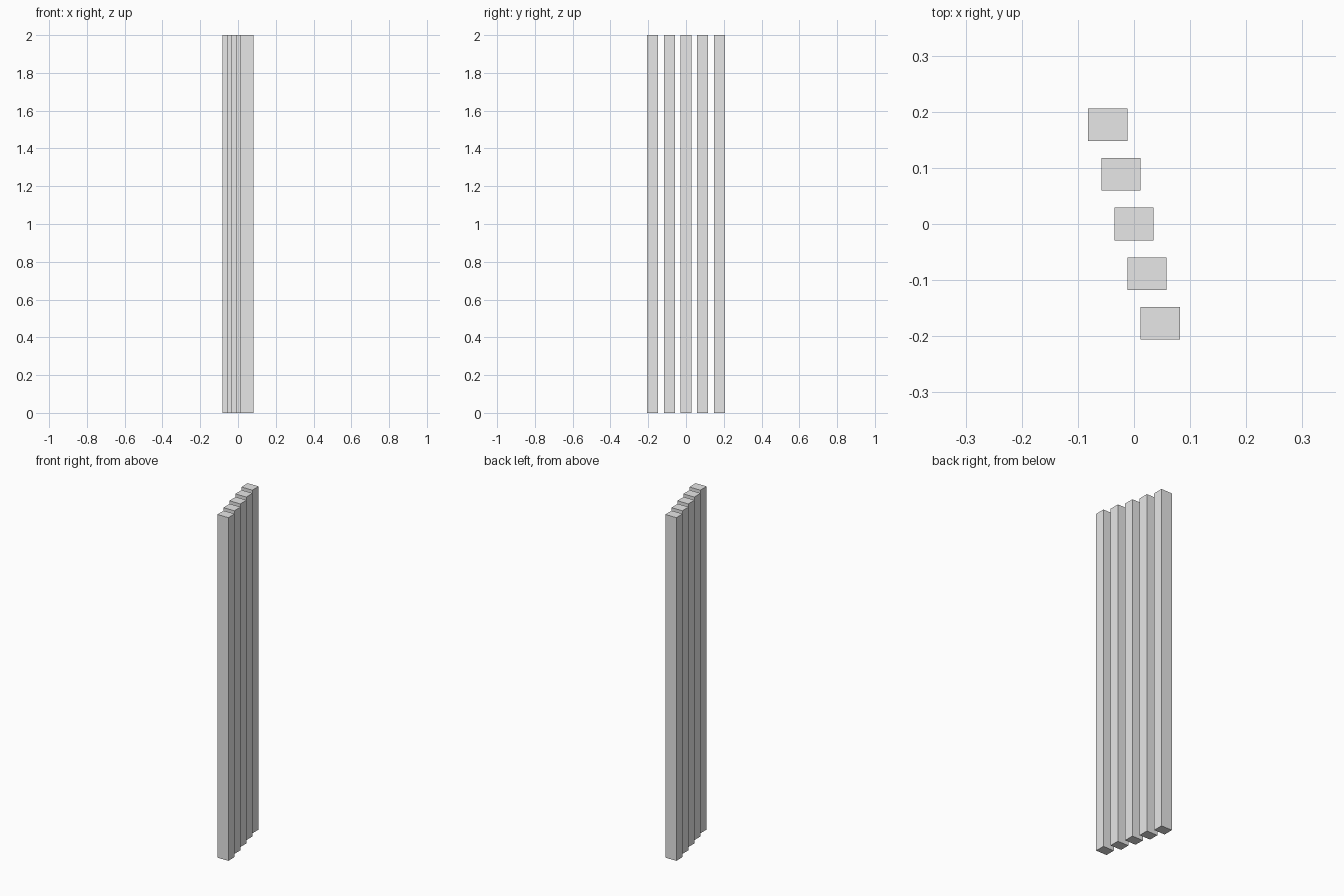
import bpy

cube = bpy.data.objects.get("Cube")
if cube:
    bpy.data.objects.remove(cube, do_unlink=True)

# Plain grey finish
grey = bpy.data.materials.new("light_grey")
grey.use_nodes = True
colour = (0.8, 0.8, 0.8, 1.0)
grey.diffuse_color = colour
grey.node_tree.nodes["Principled BSDF"].inputs["Base Color"].default_value = colour

COUNT = 5
SIZE = (0.07, 0.058, 2.0)
STEP_X, STEP_Y = -0.0233, 0.0885


def add_slat(name, x, y):
    bpy.ops.mesh.primitive_cube_add(size=1, location=(x, y, SIZE[2] / 2))
    slat = bpy.context.object
    slat.name = name
    slat.scale = SIZE
    bpy.ops.object.transform_apply(location=False, rotation=False, scale=True)
    slat.data.materials.append(grey)


# Staggered row of upright slats, front to back
for i in range(COUNT):
    k = i - (COUNT - 1) / 2
    add_slat(f"slat_{i + 1}", k * STEP_X, k * STEP_Y)
